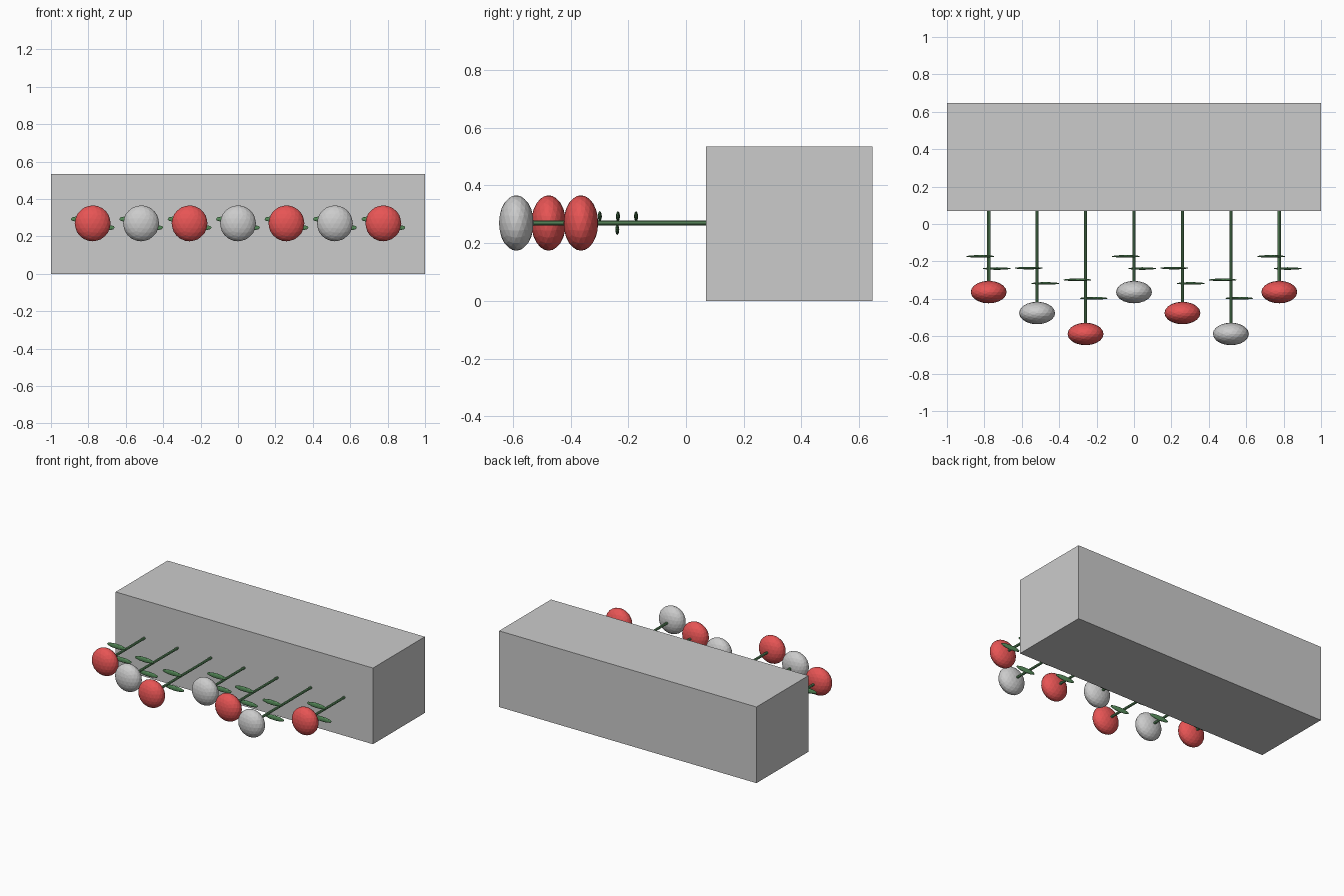
import bpy, math

if "Cube" in bpy.data.objects:
    bpy.data.objects.remove(bpy.data.objects["Cube"])

def material(name, color):
    m = bpy.data.materials.new(name)
    m.diffuse_color = color
    m.use_nodes = True
    m.node_tree.nodes["Principled BSDF"].inputs["Base Color"].default_value = m.diffuse_color
    return m

red = material("red", (0.80, 0.09, 0.09, 1))
stem_green = material("stem_green", (0.13, 0.32, 0.14, 1))
leaf_green = material("leaf_green", (0.10, 0.28, 0.11, 1))

BACK, Z = 0.07, 0.27          # wall face and stem height

def finish(name, scale=(1, 1, 1), mat=None):
    ob = bpy.context.object
    ob.name = name
    ob.scale = scale
    bpy.ops.object.transform_apply(location=False, rotation=False, scale=True)
    if mat:
        ob.data.materials.append(mat)
    return ob

def ellipsoid(name, loc, radii, detail, mat=None):
    bpy.ops.mesh.primitive_ico_sphere_add(subdivisions=detail, radius=1, location=loc)
    return finish(name, radii, mat)

# planter block
bpy.ops.mesh.primitive_cube_add(size=1, location=(0, 0.358, 0.2675))
finish("planter_box", (2, 0.576, 0.535))

# row of flowers, stems in three repeating lengths, alternating colours
for i in range(7):
    x = (i - 3) * 0.259
    length = (0.434, 0.546, 0.658)[i % 3]
    tip = BACK - length

    # stem
    bpy.ops.mesh.primitive_cylinder_add(vertices=8, radius=0.0085, depth=length,
                                        location=(x, BACK - length / 2, Z),
                                        rotation=(math.pi / 2, 0, 0))
    finish(f"stem_{i}", mat=stem_green)

    # pair of leaves
    for side, frac in ((-1, 0.56), (1, 0.71)):
        ellipsoid(f"leaf_{i}_{'left' if side < 0 else 'right'}",
                  (x + side * 0.044, BACK - length * frac, Z - side * 0.023),
                  (0.077, 0.007, 0.018), 2, leaf_green)

    # blossom
    ellipsoid(f"blossom_{i}", (x, tip, Z), (0.096, 0.06, 0.096), 3,
              red if i % 2 == 0 else None)
